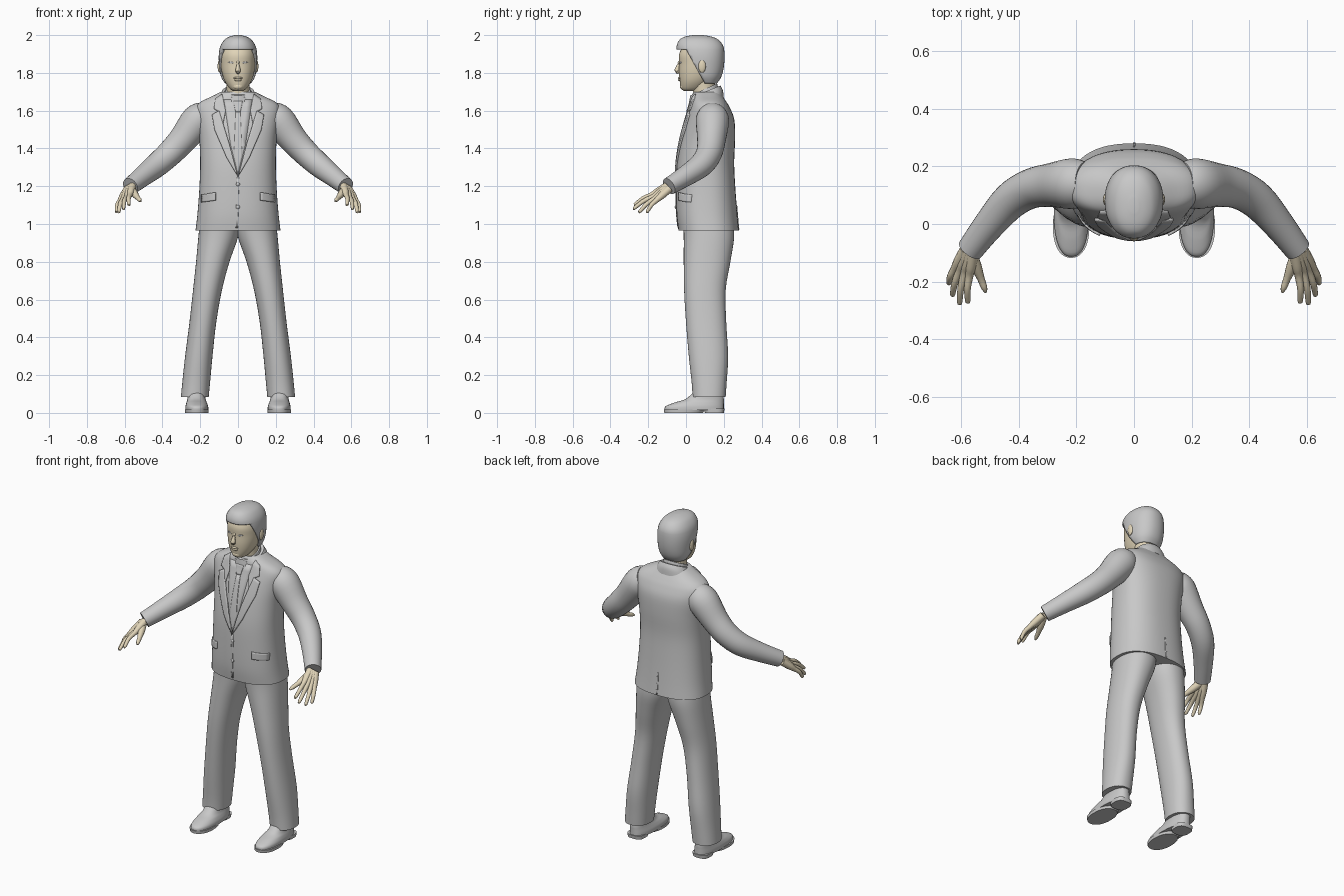
import bpy, bmesh, math
from mathutils import Vector
from mathutils.bvhtree import BVHTree

cube = bpy.data.objects.get("Cube")
if cube:
    bpy.data.objects.remove(cube)


def material(name, rgb):
    m = bpy.data.materials.new(name)
    m.use_nodes = True
    m.diffuse_color = (*rgb, 1)
    m.node_tree.nodes["Principled BSDF"].inputs["Base Color"].default_value = (*rgb, 1)
    return m


GREY = material("soft_grey", (0.58, 0.58, 0.58))
SKIN = material("warm_skin", (0.75, 0.66, 0.48))


def finish(name, bm, mat, mirror=False, thick=0):
    mesh = bpy.data.meshes.new(name)
    bm.to_mesh(mesh)
    mesh.materials.append(mat)
    o = bpy.data.objects.new(name, mesh)
    bpy.context.collection.objects.link(o)
    bpy.ops.object.select_all(action='DESELECT')
    o.select_set(True)
    bpy.context.view_layer.objects.active = o
    bpy.ops.object.shade_smooth_by_angle(angle=math.radians(45))
    if thick:
        s = o.modifiers.new("thickness", 'SOLIDIFY')
        s.thickness, s.offset = thick, -1
    if mirror:
        o.modifiers.new("mirror", 'MIRROR').use_mirror_merge = False
    return o


def smooth_rows(rows, steps=4):
    """Catmull-Rom interpolation of equally long tuples."""
    rows = [Vector(r) for r in rows]
    out = []
    for i in range(len(rows) - 1):
        a, b, c, d = rows[max(i - 1, 0)], rows[i], rows[i + 1], rows[min(i + 2, len(rows) - 1)]
        for k in range(steps):
            t = k / steps
            out.append(b + (c - a) * (t / 2) + (2 * a - 5 * b + 4 * c - d) * (t * t / 2)
                       + (3 * b - a - 3 * c + d) * (t ** 3 / 2))
    return out + [rows[-1]]


def slices(rows, power=2.3, n=40, tilt=0, steps=4):
    """Rounded level rings from (z, x0, x1, y0, y1) rows."""
    def curve(v):
        return math.copysign(abs(v) ** (2 / power), v)
    rings = []
    for z, x0, x1, y0, y1 in smooth_rows(rows, steps):
        ring = []
        for i in range(n):
            t = math.tau * i / n
            y = (y0 + y1) / 2 + (y1 - y0) / 2 * curve(math.sin(t))
            ring.append(Vector(((x0 + x1) / 2 + (x1 - x0) / 2 * curve(math.cos(t)), y, z + tilt * (y - 0.1))))
        rings.append(ring)
    return rings


def centred(rows):
    return [(z, -w, w, y0, y1) for z, w, y0, y1 in rows]


def path(points, n=20):
    """Round rings along (x, y, z, radius) points."""
    pts = smooth_rows(points)
    rings = []
    for i, p in enumerate(pts):
        d = (pts[min(i + 1, len(pts) - 1)].xyz - pts[max(i - 1, 0)].xyz).normalized()
        u = d.cross(Vector((0, 0, 1)) if abs(d.z) < 0.95 else Vector((1, 0, 0))).normalized()
        v = d.cross(u)
        rings.append([p.xyz + p.w * (u * math.cos(math.tau * k / n) + v * math.sin(math.tau * k / n))
                      for k in range(n)])
    return rings


def loft(rings):
    bm = bmesh.new()
    vs = [[bm.verts.new(p) for p in r] for r in rings]
    n = len(vs[0])
    for a, b in zip(vs, vs[1:]):
        for i in range(n):
            bm.faces.new((a[i], a[(i + 1) % n], b[(i + 1) % n], b[i]))
    bm.faces.new(vs[0][::-1])
    bm.faces.new(vs[-1])
    bmesh.ops.recalc_face_normals(bm, faces=bm.faces)
    return bm


def plate(name, outline, tree, mat=GREY, lift=0.006, side=-1, mirror=False):
    """Thin panel with an (x, z) outline, laid on a surface."""
    bm = bmesh.new()
    f = bm.faces.new([bm.verts.new((x, 0, z)) for x, z in outline])
    f.normal_update()
    if f.normal.y * side < 0:
        f.normal_flip()
    bmesh.ops.triangulate(bm, faces=bm.faces)
    bmesh.ops.subdivide_edges(bm, edges=bm.edges[:], cuts=5, use_grid_fill=True)
    for v in bm.verts:
        hit = tree.ray_cast(Vector((v.co.x, side, v.co.z)), Vector((0, -side, 0)))[0]
        if hit is None:
            hit = tree.find_nearest(Vector((v.co.x, 0.1, v.co.z)))[0]
        v.co.y = hit.y + side * lift
    finish(name, bm, mat, mirror, lift + 0.003)


def ball(name, centre, size, mat, mirror=False):
    bm = bmesh.new()
    bmesh.ops.create_uvsphere(bm, u_segments=20, v_segments=12, radius=1)
    for v in bm.verts:
        v.co = Vector(c + s * k for c, s, k in zip(centre, size, v.co))
    finish(name, bm, mat, mirror)


# Jacket body and sleeves
jacket = loft(slices(centred([
    (0.965, 0.225, -0.04, 0.28), (1.05, 0.215, -0.05, 0.272), (1.18, 0.205, -0.052, 0.262),
    (1.32, 0.2, -0.048, 0.255), (1.45, 0.205, -0.03, 0.26), (1.55, 0.22, -0.005, 0.256),
    (1.61, 0.225, 0.015, 0.235), (1.645, 0.2, 0.025, 0.215), (1.675, 0.14, 0.03, 0.195),
    (1.70, 0.09, 0.04, 0.18)]), 2.4, 56))
jacket_tree = BVHTree.FromBMesh(jacket)
finish("jacket", jacket, GREY)
finish("sleeves", loft(path([
    (0.17, 0.14, 1.575, 0.075), (0.215, 0.14, 1.545, 0.088), (0.29, 0.135, 1.45, 0.076),
    (0.36, 0.122, 1.375, 0.069), (0.43, 0.08, 1.312, 0.064), (0.505, -0.005, 1.252, 0.054),
    (0.57, -0.09, 1.2, 0.046)], 28)), GREY, True)

# Jacket front: shirt panel, tie, lapels, pocket flaps, closing edge, buttons
plate("shirt_front", [(0, 1.26), (0.04, 1.42), (0.075, 1.66), (-0.075, 1.66), (-0.04, 1.42)], jacket_tree, lift=0.002)
plate("tie_blade", [(0, 1.27), (0.022, 1.36), (0.012, 1.6), (-0.012, 1.6), (-0.022, 1.36)], jacket_tree, lift=0.005)
plate("tie_knot", [(-0.013, 1.595), (0.013, 1.595), (0.024, 1.65), (-0.024, 1.65)], jacket_tree, lift=0.009)
plate("lapels", [(0, 1.25), (0.06, 1.35), (0.125, 1.5), (0.138, 1.58), (0.1, 1.6), (0.045, 1.42)],
      jacket_tree, lift=0.009, mirror=True)
plate("upper_lapels", [(0.08, 1.53), (0.1, 1.595), (0.128, 1.61), (0.12, 1.665), (0.085, 1.69), (0.066, 1.6)],
      jacket_tree, lift=0.008, mirror=True)
plate("pocket_flaps", [(0.12, 1.125), (0.195, 1.115), (0.195, 1.155), (0.12, 1.168)],
      jacket_tree, lift=0.009, mirror=True)
plate("closing_edge", [(-0.012, 0.98), (0.0, 0.98), (0.006, 1.25), (-0.006, 1.25)], jacket_tree, lift=0.003)
plate("back_vent", [(-0.003, 0.97), (0.006, 0.97), (0.003, 1.1), (-0.003, 1.1)], jacket_tree, lift=0.003, side=1)
for i, z in enumerate((1.09, 1.21)):
    ball("button_%d" % (i + 1), (0, -0.054, z), (0.01, 0.006, 0.01), GREY)

# Collars
finish("jacket_collar", loft(slices(centred([
    (1.63, 0.12, 0.01, 0.2), (1.67, 0.1, 0.018, 0.195), (1.70, 0.084, 0.022, 0.182)]), 2.2, tilt=0.4)), GREY)
finish("shirt_collar", loft(slices(centred([
    (1.65, 0.082, 0.012, 0.175), (1.69, 0.074, 0.018, 0.17), (1.715, 0.068, 0.022, 0.165)]), 2, tilt=0.45)), GREY)

# Trousers
finish("trouser_legs", loft(slices([
    (1.02, -0.01, 0.2, -0.015, 0.25), (0.93, 0.0, 0.21, -0.012, 0.255), (0.8, 0.045, 0.222, -0.012, 0.235),
    (0.65, 0.085, 0.238, -0.01, 0.21), (0.48, 0.115, 0.257, 0, 0.213), (0.3, 0.135, 0.28, 0.015, 0.223),
    (0.16, 0.148, 0.295, 0.03, 0.215), (0.085, 0.155, 0.302, 0.035, 0.21)], 2.2)), GREY, True)

# Shoes with soles and heels
finish("shoes", loft(slices([
    (0.014, 0.157, 0.278, -0.113, 0.2), (0.035, 0.158, 0.278, -0.108, 0.2), (0.055, 0.165, 0.273, -0.06, 0.2),
    (0.075, 0.172, 0.268, 0.0, 0.2), (0.12, 0.178, 0.268, 0.05, 0.195)], 2.4)), GREY, True)
finish("soles", loft(slices([(0, 0.157, 0.28, -0.115, 0.09), (0.018, 0.155, 0.282, -0.118, 0.1)], 2.2)), GREY, True)
finish("heels", loft(slices([(0, 0.17, 0.27, 0.1, 0.2), (0.022, 0.168, 0.272, 0.095, 0.204)], 3)), GREY, True)

# Neck and head
finish("neck", loft(path([(0, 0.1, 1.64, 0.064), (0, 0.095, 1.72, 0.06), (0, 0.085, 1.8, 0.062)], 28)), SKIN)
head = loft(slices(centred([
    (1.705, 0.025, -0.012, 0.05), (1.718, 0.045, -0.026, 0.09), (1.755, 0.07, -0.033, 0.13),
    (1.80, 0.085, -0.037, 0.165), (1.85, 0.092, -0.036, 0.185), (1.90, 0.092, -0.036, 0.185),
    (1.95, 0.078, -0.01, 0.165), (1.975, 0.04, 0.02, 0.13)]), 2.15))
head_tree = BVHTree.FromBMesh(head)
finish("head", head, SKIN)
finish("nose", loft(path([(0, -0.033, 1.862, 0.007), (0, -0.042, 1.835, 0.009), (0, -0.047, 1.812, 0.014),
                          (0, -0.036, 1.802, 0.009)], 14)), SKIN)
ball("upper_lip", (0, -0.035, 1.773), (0.024, 0.008, 0.006), SKIN)
ball("lower_lip", (0, -0.034, 1.763), (0.02, 0.008, 0.007), SKIN)
ball("chin", (0, -0.018, 1.728), (0.026, 0.014, 0.016), SKIN)
ball("ears", (0.098, 0.085, 1.835), (0.01, 0.02, 0.034), SKIN, True)
plate("eyes", [(0.02, 1.853), (0.036, 1.849), (0.053, 1.856), (0.038, 1.861)], head_tree, lift=0.002, mirror=True)

# Hair cap, trimmed along the hairline and the sideburns
hair = loft(slices(centred([
    (1.745, 0.07, 0.05, 0.165), (1.78, 0.09, 0, 0.187), (1.83, 0.099, -0.03, 0.2), (1.89, 0.102, -0.045, 0.204),
    (1.94, 0.094, -0.05, 0.198), (1.975, 0.072, -0.034, 0.172), (1.992, 0.045, -0.005, 0.135),
    (2.0, 0.015, 0.04, 0.09)]), 2.2))
brow_line, side_line = Vector((0, 0, 1.925)), Vector((0, 1, 0.55))
for normal in (Vector((0, 0, 1)), side_line):
    bmesh.ops.bisect_plane(hair, geom=hair.verts[:] + hair.edges[:] + hair.faces[:],
                           plane_co=brow_line, plane_no=normal)
cut = []
for f in hair.faces:
    c = f.calc_center_median() - brow_line
    if c.z < 0 and (c.dot(side_line) < 0 or f.normal.z < -0.95):
        cut.append(f)
bmesh.ops.delete(hair, geom=cut, context='FACES')
finish("hair", hair, GREY, thick=0.012)

# Hands: fingers run from the wrist, so that their roots form the palm
wrist = Vector((0.572, -0.095, 1.193))
first, last = Vector((0.572, -0.18, 1.155)), Vector((0.624, -0.157, 1.125))
tips = [(0.578, -0.275, 1.1), (0.607, -0.28, 1.08), (0.632, -0.25, 1.062), (0.645, -0.208, 1.062)]
for i, (finger, tip) in enumerate(zip(("index", "middle", "ring", "little"), tips)):
    knuckle, tip = first.lerp(last, i / 3), Vector(tip)
    start = wrist + (knuckle - first.lerp(last, 0.5)) * 0.5
    bend = knuckle.lerp(tip, 0.5) + Vector((0.004, 0, 0.008))
    finish(finger + "_fingers", loft(path([
        (*start, 0.021), (*start.lerp(knuckle, 0.6), 0.019), (*knuckle, 0.014), (*bend, 0.0115),
        (*knuckle.lerp(tip, 0.93), 0.009), (*tip, 0.004)], 12)), SKIN, True)
finish("thumbs", loft(path([(*wrist, 0.022), (0.55, -0.145, 1.163, 0.02), (0.532, -0.19, 1.14, 0.013),
                            (0.521, -0.22, 1.128, 0.011), (0.515, -0.237, 1.12, 0.005)], 12)), SKIN, True)
